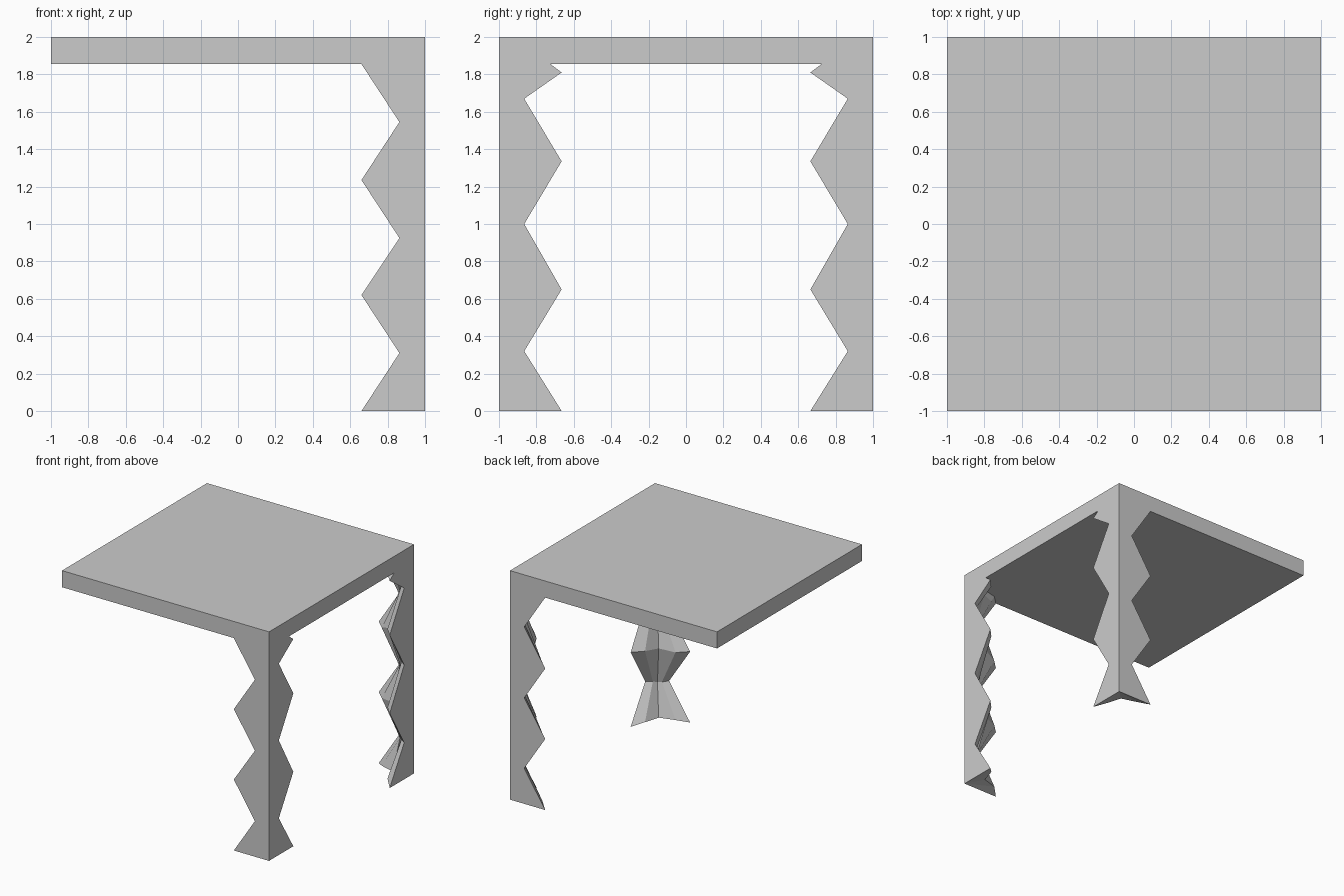
import bpy, bmesh

if "Cube" in bpy.data.objects:
    bpy.data.objects.remove(bpy.data.objects["Cube"])

# Table top slab
Z0 = 1.855
bpy.ops.mesh.primitive_cube_add(size=1, location=(0, 0, (2 + Z0) / 2))
top = bpy.context.object
top.name = "table_top"
top.scale = (2, 2, 2 - Z0)

# Zigzag silhouettes (height, width) of the two faces of each corner leg
FRONT = [(0, .34), (.31, .137), (.62, .34), (.925, .137), (1.235, .34),
         (1.545, .137), (1.80, .304), (Z0, .34)]
SIDE = [(0, .335), (.32, .135), (.65, .335), (1.0, .135), (1.335, .335),
        (1.67, .135), (1.81, .335), (Z0, .275)]


def ring(bm, front, side, lift):
    """One cross-section: outer corner, two thin wings, concave inner ridge."""
    (zf, wf), (zs, ws) = front, side
    zm = (zf + zs) / 2
    thick = lambda w: .05 + .075 * (w - .135) / .2 * .4
    d = .08 + .04 * ((wf + ws) / 2 - .135) / .2
    pts = [(0, 0, zm), (wf, 0, zf), (wf * .75, thick(wf), zf + lift),
           (d, d, zm + lift), (thick(ws), ws * .75, zs + lift), (0, ws, zs)]
    return [bm.verts.new((1 - a, -1 + b, z)) for a, b, z in pts]


def corner_leg(name, sy):
    bm = bmesh.new()
    rings = [ring(bm, f, s, .03 if i == 0 else 0)
             for i, (f, s) in enumerate(zip(FRONT, SIDE))]
    for lo, hi in zip(rings, rings[1:]):
        for i in range(6):
            j = (i + 1) % 6
            bm.faces.new((lo[i], lo[j], hi[j], hi[i]))
    # fan caps from the outer corner
    for r in (rings[0], rings[-1]):
        for i in range(1, 5):
            bm.faces.new((r[0], r[i], r[i + 1]))
    for v in bm.verts:
        v.co.y *= sy
    bmesh.ops.recalc_face_normals(bm, faces=bm.faces)
    me = bpy.data.meshes.new(name)
    bm.to_mesh(me)
    bm.free()
    bpy.context.collection.objects.link(bpy.data.objects.new(name, me))


# Two mirrored legs on the right-hand corners
corner_leg("front_leg", 1)
corner_leg("back_leg", -1)
